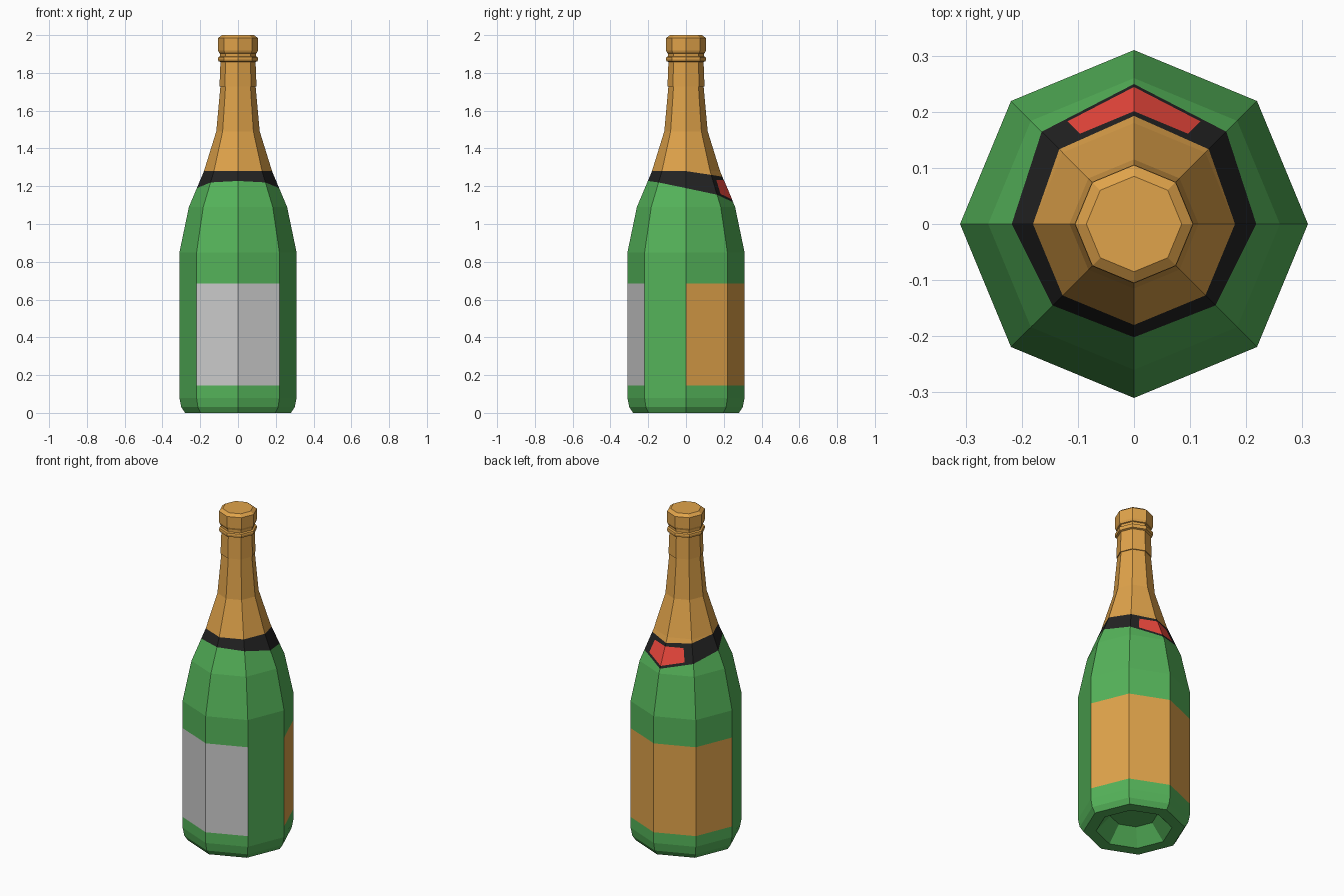
import bpy
from math import cos, sin, pi

if "Cube" in bpy.data.objects:
    bpy.data.objects.remove(bpy.data.objects["Cube"])

SIDES = 8
BACK, FRONT = range(0, 4), range(5, 7)   # sectors covered by the labels


def material(name, rgb):
    m = bpy.data.materials.new(name)
    m.diffuse_color = (*rgb, 1)
    m.use_nodes = True
    m.node_tree.nodes["Principled BSDF"].inputs["Base Color"].default_value = m.diffuse_color
    return m


def mesh_object(name, verts, faces, mat=None):
    me = bpy.data.meshes.new(name)
    me.from_pydata(verts, [], faces)
    me.validate()
    ob = bpy.data.objects.new(name, me)
    bpy.context.collection.objects.link(ob)
    if mat:
        me.materials.append(mat)
    return ob


def ring(r, z):
    return [(r, z)] * SIDES


def loft(name, rings, mat=None, keep=lambda row, k: True, close_top=False):
    """Skin rings of (radius, height) pairs, ordered so normals face out."""
    verts = [(r * cos(k * 2 * pi / SIDES), r * sin(k * 2 * pi / SIDES), z)
             for rg in rings for k, (r, z) in enumerate(rg)]
    faces = []
    for row in range(len(rings) - 1):
        a, b = row * SIDES, (row + 1) * SIDES
        for k in range(SIDES):
            n = (k + 1) % SIDES
            if keep(row, k):
                faces.append((a + k, a + n, b + n, b + k))
    if close_top:
        faces.append(tuple(range(len(verts) - SIDES, len(verts))))
    return mesh_object(name, verts, faces, mat)


def shoulder_r(z):
    """Radius of the cone that carries the slanted neck band."""
    return 0.26 - 0.08 * (z - 1.09) / 0.19


green = material("green_glass", (0.091, 0.456, 0.102))
gold = material("gold_foil", (0.745, 0.366, 0.069))
black = material("black_band", (0.017, 0.017, 0.017))
red = material("red_badge", (0.88, 0.067, 0.048))

# Slanted band edges: heights per corner, dipping towards the back
band_low = [(shoulder_r(z), z) for z in
            (1.19, 1.155, 1.115, 1.155, 1.19, 1.22, 1.228, 1.22)]
band_high = [(shoulder_r(z), z) for z in
             (1.28, 1.26, 1.25, 1.26, 1.28, 1.28, 1.28, 1.28)]

# Glass: hollow base, straight wall with label openings, shoulder
label_low, label_high = ring(0.31, 0.145), ring(0.31, 0.685)
glass_rings = [ring(r, z) for r, z in
               ((0.13, 0.09), (0.21, 0.0), (0.28, 0.0), (0.30, 0.03), (0.31, 0.08))]
label_row = len(glass_rings)
glass_rings += [label_low, label_high, ring(0.31, 0.85), ring(0.26, 1.09), band_low]
loft("glass_body", glass_rings, green,
     lambda row, k: row != label_row or not (k in BACK or k in FRONT))
base = [(0.13 * cos(-k * pi / 4), 0.13 * sin(-k * pi / 4), 0.09) for k in range(SIDES)]
mesh_object("base_hollow_top", base, [tuple(range(SIDES))], green)

# Labels, flush with the glass
loft("front_label", [label_low, label_high], None, lambda row, k: k in FRONT)
loft("back_label", [label_low, label_high], gold, lambda row, k: k in BACK)

# Neck band
loft("neck_band", [band_low, band_high], black)

# Foil on the neck, sleeve, wire ring and cork cap
loft("neck_foil", [band_high] + [ring(r, z) for r, z in
     ((0.18, 1.281), (0.115, 1.49), (0.093, 1.73))], gold)
loft("foil_sleeve", [ring(r, z) for r, z in
     ((0.091, 1.727), (0.098, 1.728), (0.093, 1.858), (0.104, 1.862), (0.106, 1.874),
      (0.104, 1.884), (0.094, 1.888), (0.094, 1.91))], gold)
loft("cork_cap", [ring(r, z) for r, z in
     ((0.088, 1.90), (0.100, 1.905), (0.105, 1.918), (0.105, 1.985), (0.085, 2.0))],
     gold, close_top=True)

# Badge wrapping the back corner of the band, just proud of it
outline = [(0.118, 0.182, 1.159), (0, 0.243, 1.13), (-0.118, 0.182, 1.159),
           (0.096, 0.160, 1.2325), (0, 0.200, 1.2325), (-0.096, 0.160, 1.2325)]
mesh_object("band_badge", [(x * 1.005, y * 1.005, z) for x, y, z in outline],
            [(0, 1, 4, 3), (1, 2, 5, 4)], red)
